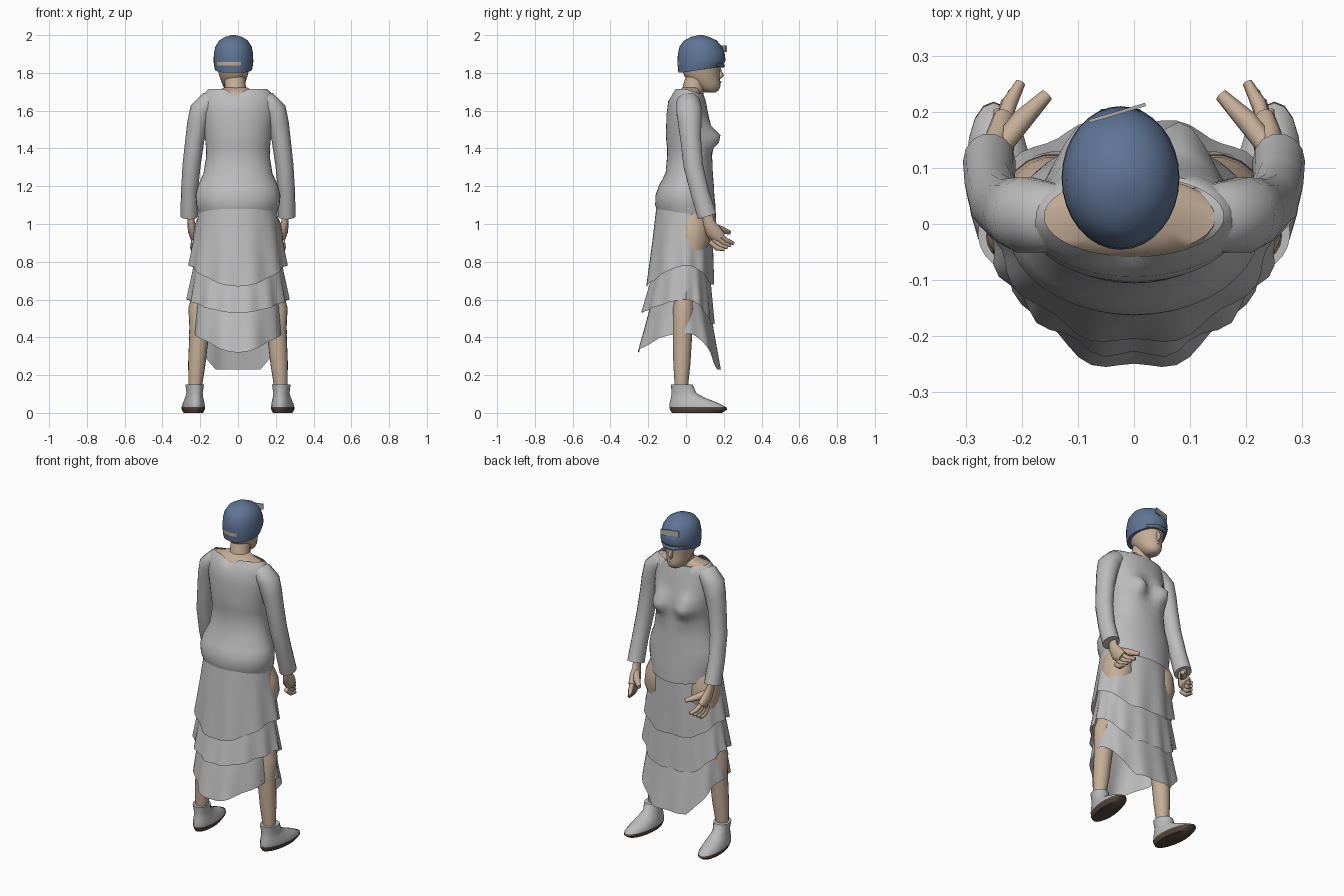
import bpy, bmesh
from math import sin, cos, pi, exp
from mathutils import Vector

cube = bpy.data.objects.get("Cube")
if cube:
    bpy.data.objects.remove(cube, do_unlink=True)


def material(name, rgb):
    m = bpy.data.materials.new(name)
    m.use_nodes = True
    m.diffuse_color = (*rgb, 1)
    m.node_tree.nodes["Principled BSDF"].inputs["Base Color"].default_value = (*rgb, 1)
    return m


GREY = material("grey cloth", (0.5, 0.5, 0.5))
SKIN = material("skin", (0.56, 0.42, 0.31))
BLUE = material("blue cap", (0.115, 0.175, 0.30))
SOLE = material("dark sole", (0.09, 0.065, 0.05))
BADGE = material("pale badge", (0.42, 0.42, 0.40))


def finish(name, bm, mats, angle=50):
    me = bpy.data.meshes.new(name)
    bm.to_mesh(me)
    bm.free()
    ob = bpy.data.objects.new(name, me)
    bpy.context.collection.objects.link(ob)
    for m in mats:
        me.materials.append(m)
    bpy.ops.object.select_all(action='DESELECT')
    ob.select_set(True)
    bpy.context.view_layer.objects.active = ob
    bpy.ops.object.shade_smooth_by_angle(angle=angle * pi / 180)
    return ob


def build(name, grid, mats, caps=True, rule=None):
    """Skin a list of closed rings; rule picks a material slot from a face centre."""
    bm = bmesh.new()
    rows = [[bm.verts.new(p) for p in row] for row in grid]
    n = len(rows[0])
    for a, b in zip(rows, rows[1:]):
        for j in range(n):
            k = (j + 1) % n
            bm.faces.new((a[j], a[k], b[k], b[j]))
    if caps:
        bm.faces.new(rows[0][::-1])
        bm.faces.new(rows[-1])
        bmesh.ops.recalc_face_normals(bm, faces=bm.faces)
    if rule:
        for f in bm.faces:
            f.material_index = rule(f.calc_center_median())
    return finish(name, bm, mats)


def ring(cx, z, rx, back, front, n=28, point=1.0, mid=None):
    """Horizontal outline; point over 1 narrows the back and squares the front."""
    mid = (back + front) / 2 if mid is None else mid
    pts = []
    for j in range(n):
        a = 2 * pi * j / n
        s = sin(a)
        depth = (front - mid) * abs(s) ** (1.4 - 0.4 * point) if s > 0 else (back - mid) * abs(s) ** point
        pts.append(Vector((cx + rx * cos(a), mid + depth, z)))
    return pts


def tube(name, path, mat, n=12, flat=1.0):
    """Round limb along points (x, y, z, radius)."""
    pts = [Vector(p[:3]) for p in path]
    grid = []
    for i, p in enumerate(pts):
        d = (pts[min(i + 1, len(pts) - 1)] - pts[max(i - 1, 0)]).normalized()
        u = Vector((0, 1, 0)).cross(d)
        u = (u if u.length > 0.2 else Vector((1, 0, 0))).normalized()
        v = d.cross(u)
        r = path[i][3]
        grid.append([p + u * r * flat * cos(2 * pi * j / n) + v * r * sin(2 * pi * j / n)
                     for j in range(n)])
    return build(name, grid, [mat])


# Bodice: z, half width, back, front
body = [(1.04, .203, -.157, .16), (1.1, .22, -.163, .156), (1.15, .225, -.162, .15),
        (1.2, .213, -.145, .148), (1.27, .182, -.108, .142), (1.36, .168, -.1, .138),
        (1.4, .169, -.1, .134), (1.43, .172, -.104, .133), (1.47, .176, -.106, .132),
        (1.52, .182, -.105, .127), (1.58, .19, -.103, .118), (1.65, .19, -.094, .105),
        (1.69, .178, -.074, .092), (1.714, .16, -.058, .085)]
grid = [ring(0, *r, n=40) for r in body]
for row in grid:
    for p in row:
        if p.y > .03:  # bust
            p.y += .07 * exp(-((abs(p.x) - .09) / .055) ** 2 - ((p.z - 1.455) / .055) ** 2)
for p in grid[0]:  # hem lower at the front
    p.z -= .25 * p.y
for row, notch, rise in zip(grid[-2:], (.022, .036), (0, .3)):  # nape notch, neckline
    for p in row:
        p.z -= notch * max(0, 1 - abs(p.x + .01) / .06) if p.y < 0 else rise * p.y
build("bodice", grid, [GREY], caps=False)

# Bare shoulders inside the wide neckline, then neck
build("neckline", [ring(-.01, 1.675, .165, -.062, .085), ring(-.01, 1.695, .155, -.056, .078),
                   ring(-.012, 1.705, .1, -.04, .078), ring(-.014, 1.722, .062, -.018, .075)], [SKIN])
tube("neck", [(-.01, .03, 1.68, .06), (-.016, .045, 1.74, .056), (-.02, .07, 1.82, .056)], SKIN, 16)


# Three skirt tiers with dipping hems and folds
def tier(name, top, hem, dip_front, dip_back, upper, lower, folds, sharp, taper):
    n, rows, grid = 64, 8, []
    for i in range(rows + 1):
        t = 1 - i / rows
        rx, back, front = (u + (w - u) * t for u, w in zip(upper, lower))
        outline = ring(0, 0, rx, back, front, n, 1 + taper * t, 0)
        for j, p in enumerate(outline):
            a = 2 * pi * j / n
            s = sin(a)
            end = hem - (dip_front * min(1, 1.3 * s * s) if s > 0 else dip_back * abs(s) ** sharp)
            wave = 1 + 0.035 * t * cos(folds * a)
            p.x *= wave
            p.y *= wave
            p.z = top + (end - top) * t
        grid.append(outline)
    build(name, grid, [GREY], caps=False)


tier("skirt_top_tier", 1.08, .78, .1, .11, (.203, -.158, .14), (.255, -.212, .15), 10, 2, .2)
tier("skirt_middle_tier", .84, .6, .13, .07, (.222, -.15, .12), (.265, -.235, .15), 14, 2, .25)
tier("skirt_bottom_tier", .66, .42, .19, .1, (.225, -.165, .11), (.252, -.258, .185), 10, 3, .35)

# Limbs, built for each side
for side, word in ((1, "left"), (-1, "right")):
    def flip(path):
        return [(side * p[0], *p[1:]) for p in path]

    tube(word + "_sleeve", flip([(.1, .01, 1.652, .053), (.155, .012, 1.643, .064), (.195, .016, 1.6, .069),
                                 (.213, .02, 1.53, .063), (.228, .025, 1.45, .056), (.246, .038, 1.31, .053),
                                 (.257, .072, 1.17, .05), (.258, .112, 1.04, .052)]), GREY, 14, .9)
    tube(word + "_leg", flip([(.125, .03, 1.06, .07), (.142, .034, .99, .086), (.143, .03, .92, .096),
                              (.15, .01, .8, .068), (.182, -.005, .66, .05), (.208, -.014, .55, .055),
                              (.204, -.018, .44, .053), (.218, -.022, .26, .046),
                              (.228, -.025, .12, .034)]), SKIN, 18)

    # Hand: palm, four fingers, thumb
    tube(word + "_palm", flip([(.252, .11, 1.07, .026), (.248, .12, 1.01, .031),
                               (.24, .142, .965, .042), (.23, .178, .925, .036)]), SKIN, 12, .62)
    for i in range(4):
        tube(f"{word}_finger_{i + 1}", flip([(.235, .175 - .016 * i, .945 - .013 * i, .014),
                                            (.222 + .006 * i, .215 - .017 * i, .912 - .013 * i, .014),
                                            (.202 + .013 * i, .252 - .016 * i, .897 - .011 * i, .009)]), SKIN, 8)
    tube(word + "_thumb", flip([(.24, .135, .99, .02), (.2, .185, .97, .02), (.155, .23, .955, .012)]), SKIN, 8)

    # Ankle shoe with dark sole
    shoe = [(0, .05, -.075, .19), (.018, .06, -.085, .218), (.03, .061, -.088, .215),
            (.055, .056, -.086, .165), (.08, .048, -.08, .1), (.105, .043, -.076, .055),
            (.15, .049, -.08, .035)]
    grid = [ring(side * .231, z, rx, b, f, 20) for z, rx, b, f in shoe]
    for row in grid:
        for p in row:
            p.x += side * .09 * p.y
    build(word + "_shoe", grid, [GREY, SOLE], rule=lambda c: int(c.z < .028))

# Head and face
hx = -.024
face = [(1.697, .022, .1, .155), (1.708, .04, .075, .174), (1.73, .055, .045, .182),
        (1.755, .065, .015, .18), (1.785, .075, -.01, .177), (1.82, .083, -.022, .182),
        (1.86, .088, -.025, .19)]
build("head", [ring(hx, *r) for r in face], [SKIN])
tube("nose", [(hx, .175, 1.825, .008), (hx, .188, 1.785, .013), (hx, .172, 1.772, .01)], SKIN, 8)
tube("lips", [(hx - .026, .164, 1.748, .004), (hx, .18, 1.75, .008), (hx + .026, .164, 1.748, .004)], SKIN, 8)

# Cap with an opening above its rear strap
cap = [(1.802, .098, -.04, .19), (1.838, .104, -.044, .203), (1.858, .105, -.046, .21),
       (1.9, .104, -.043, .205), (1.94, .096, -.034, .19), (1.972, .075, -.01, .162),
       (1.99, .046, .025, .125), (2.0, .012, .066, .09)]
grid = [ring(hx, *r, n=32) for r in cap]
for row, lift in zip(grid, (.03, .016, .008)):
    for p in row:
        p.z += lift * max(0, min(1, (p.y + .02) / .2))
build("cap", grid, [BLUE, SKIN],
      rule=lambda c: int(1.838 < c.z < 1.858 and c.y < .03 and -.11 < c.x < .01))
tube("cap_peak", [(hx - .07, .16, 1.842, .008), (hx - .03, .195, 1.838, .011),
                  (hx + .03, .195, 1.838, .011), (hx + .07, .16, 1.842, .008)], BLUE, 8)

# Badge strip on the cap
bm = bmesh.new()
bmesh.ops.create_cube(bm, size=1)
bmesh.ops.scale(bm, vec=(.105, .006, .034), verts=bm.verts)
badge = finish("cap_badge", bm, [BADGE], 30)
badge.location, badge.rotation_euler = (-.03, .198, 1.928), (0, 0, .29)
